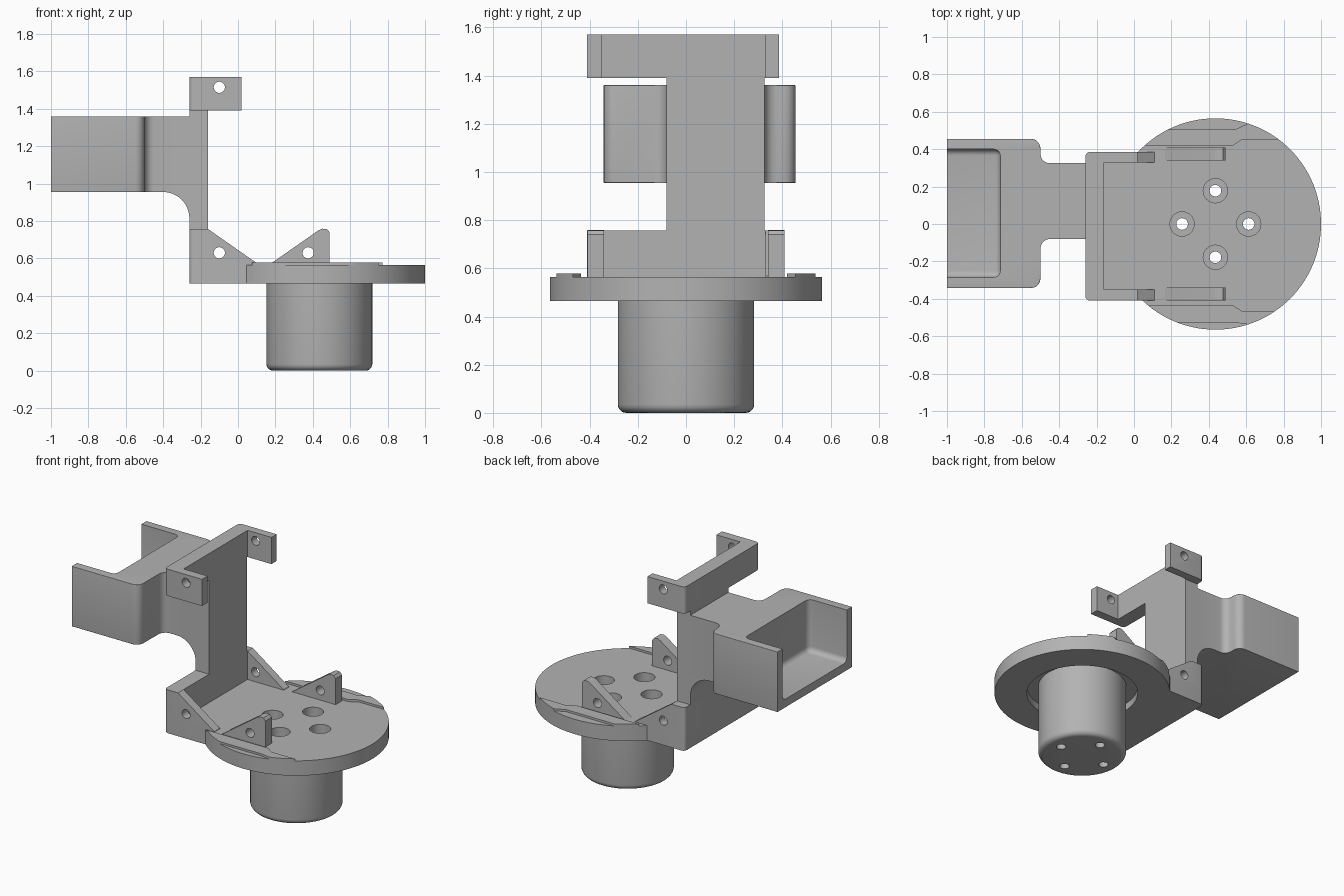
import bpy, bmesh, math
from mathutils import Matrix, Vector

cube = bpy.data.objects.get("Cube")
if cube:
    bpy.data.objects.remove(cube, do_unlink=True)

grey = bpy.data.materials.new("plain_grey")
grey.use_nodes = True
grey.diffuse_color = (0.45, 0.45, 0.45, 1)
grey.node_tree.nodes["Principled BSDF"].inputs["Base Color"].default_value = grey.diffuse_color

DISC_X, DISC_R = 0.435, 0.565
PLATE_LO, PLATE_HI = 0.465, 0.565
BACK, WALL = -0.26, -0.16          # back and front of the upright wall
Y_LO, Y_HI = -0.41, 0.385          # bracket sides
POST_LO, POST_HI = -0.08, 0.325    # post sides


def finish(name, bm):
    bmesh.ops.recalc_face_normals(bm, faces=bm.faces)
    mesh = bpy.data.meshes.new(name)
    bm.to_mesh(mesh)
    bm.free()
    mesh.materials.append(grey)
    obj = bpy.data.objects.new(name, mesh)
    bpy.context.collection.objects.link(obj)
    return obj


def round_edges(bm, rule, radius, segments=5):
    """Round every edge whose end points satisfy the rule."""
    edges = [e for e in bm.edges if rule(e.verts[0].co, e.verts[1].co)]
    bmesh.ops.bevel(bm, geom=edges, offset=radius, segments=segments, profile=0.5,
                    affect='EDGES', clamp_overlap=True)


def prism(name, pts, axis, lo, hi, rounds=()):
    """Extrude an outline along z (points are x, y) or along y (points are x, z)."""
    bm = bmesh.new()
    place = (lambda p: (p[0], p[1], lo)) if axis == 'z' else (lambda p: (p[0], lo, p[1]))
    face = bm.faces.new([bm.verts.new(place(p)) for p in pts])
    ext = bmesh.ops.extrude_face_region(bm, geom=[face])
    shift = Vector((0, 0, hi - lo)) if axis == 'z' else Vector((0, hi - lo, 0))
    bmesh.ops.translate(bm, verts=[v for v in ext["geom"] if isinstance(v, bmesh.types.BMVert)],
                        vec=shift)
    bmesh.ops.recalc_face_normals(bm, faces=bm.faces)
    for rule, radius in rounds:
        round_edges(bm, rule, radius)
    return finish(name, bm)


def box(name, x0, x1, y0, y1, z0, z1, rounds=()):
    return prism(name, [(x0, y0), (x1, y0), (x1, y1), (x0, y1)], 'z', z0, z1, rounds)


def cylinder(name, x, y, lo, hi, radius, along_y=False, z=0, segments=32, rounds=()):
    bm = bmesh.new()
    bmesh.ops.create_cone(bm, cap_ends=True, segments=segments, radius1=radius,
                          radius2=radius, depth=hi - lo)
    if along_y:
        move = Matrix.Translation((x, (lo + hi) / 2, z)) @ Matrix.Rotation(math.pi / 2, 4, 'X')
    else:
        move = Matrix.Translation((x, y, (lo + hi) / 2))
    bmesh.ops.transform(bm, matrix=move, verts=bm.verts)
    for rule, r in rounds:
        round_edges(bm, rule, r)
    return finish(name, bm)


def cut(obj, *cutters):
    """Subtract the cutters from an object and remove them."""
    bpy.context.view_layer.objects.active = obj
    for cutter in cutters:
        mod = obj.modifiers.new("cut", 'BOOLEAN')
        mod.operation, mod.solver, mod.object = 'DIFFERENCE', 'EXACT', cutter
        bpy.ops.object.modifier_apply(modifier=mod.name)
        bpy.data.objects.remove(cutter, do_unlink=True)


def arc(cx, cy, r, a0, a1, n):
    return [(cx + r * math.cos(a0 + (a1 - a0) * i / n),
             cy + r * math.sin(a0 + (a1 - a0) * i / n)) for i in range(n + 1)]


def near(a, b, axis, value):
    return abs(a[axis] - value) < 0.002 and abs(b[axis] - value) < 0.002


def vertical(a, b):
    return abs(a.z - b.z) > 0.05


def pin(x, z):
    return cylinder("pin_cutter", x, 0, -0.7, 0.7, 0.03, along_y=True, z=z)


def bores():
    """Stepped screw holes: wide from the top, narrow to the bottom."""
    out = []
    for k in range(4):
        x = DISC_X + 0.178 * math.cos(k * math.pi / 2)
        y = 0.178 * math.sin(k * math.pi / 2)
        out.append(cylinder("bore_cutter", x, y, 0.1, 0.7, 0.065))
        out.append(cylinder("screw_cutter", x, y, -0.1, 0.3, 0.031))
    return out


def back_corner(a, b):
    return vertical(a, b) and near(a, b, 0, BACK)


# base plate: round disc running into the square bracket floor
a_lo, a_hi = math.asin(Y_LO / DISC_R), math.asin(Y_HI / DISC_R)
outline = [(BACK, Y_HI), (BACK, Y_LO)] + arc(DISC_X, 0, DISC_R, -math.pi - a_lo,
                                             math.pi - a_hi, 80)
plate = prism("base_plate", outline, 'z', PLATE_LO, PLATE_HI,
              [(back_corner, 0.025),
               (lambda a, b: near(a, b, 2, PLATE_LO) and near(a, b, 0, BACK), 0.02)])
cut(plate, cylinder("recess_cutter", DISC_X, 0, 0.4, 0.515, 0.357, segments=64), *bores())

# round housing below the plate
housing = cylinder("housing", DISC_X, 0, 0, 0.515, 0.283, segments=64,
                   rounds=[(lambda a, b: near(a, b, 2, 0), 0.035)])
cut(housing, *bores())


def u_bracket(name, front, z0, z1):
    """Back wall with a cheek at each side."""
    pts = [(BACK, Y_LO), (front, Y_LO), (front, -0.35), (WALL, -0.35),
           (WALL, 0.33), (front, 0.33), (front, Y_HI), (BACK, Y_HI)]
    return prism(name, pts, 'z', z0, z1, [(back_corner, 0.025)])


# lower bracket with sloping cheeks, upper bracket with ears
lower = u_bracket("lower_bracket", 0.11, PLATE_HI, 0.757)
cut(lower, prism("slope_cutter", [(WALL, 0.757), (0.11, 0.568), (0.2, 0.568), (0.2, 0.9),
                                  (WALL, 0.9)], 'y', -0.6, 0.6), pin(-0.1, 0.63))
upper = u_bracket("upper_bracket", 0.018, 1.39, 1.57)
cut(upper, pin(-0.1, 1.515))

# upright post
box("post", BACK, WALL, POST_LO, POST_HI, 0.757, 1.39)

# holder with its arm
H_LO, H_HI, H_IN = 0.955, 1.36, -0.5
pts = [(-1, -0.342), (H_IN, -0.342), (H_IN, POST_LO), (BACK, POST_LO),
       (BACK, POST_HI), (H_IN, POST_HI), (H_IN, 0.455), (-1, 0.455)]
holder = prism("holder", pts, 'z', H_LO, H_HI, [
    (lambda a, b: vertical(a, b) and near(a, b, 0, H_IN), 0.05),
    (lambda a, b: not vertical(a, b) and max(a.x, b.x) < H_IN + 0.002
     and not near(a, b, 0, -1), 0.022)])
cut(holder, box("pocket_cutter", -1.2, -0.715, -0.285, 0.4, 1.01, 1.6, [
    (lambda a, b: (near(a, b, 2, 1.01) or vertical(a, b) and near(a, b, 0, -0.715)), 0.035)]))

# curved web under the arm
web = [(BACK, H_LO)] + arc(-0.4, 0.815, 0.14, math.pi / 2, 0, 12)
prism("arm_web", web, 'y', POST_LO, POST_HI)

# disc lugs and raised rim strips on each side
for side, word, inner, outer in ((1, "left", 0.42, 0.505), (-1, "right", 0.435, 0.527)):
    y0, y1 = sorted((side * 0.34, side * 0.408))
    lug = prism(word + "_lug", [(0.165, PLATE_HI), (0.43, 0.75), (0.45, 0.759), (0.475, 0.757),
                                (0.49, 0.74), (0.49, PLATE_HI)], 'y', y0, y1)
    cut(lug, pin(0.375, 0.63))

    def rim(y):
        return math.asin(y / DISC_R)

    strip = [(0.53, inner), (0.58, inner + 0.033)]
    strip += arc(DISC_X, 0, DISC_R, rim(inner + 0.033), math.acos(0.175 / DISC_R), 8)
    strip += [(0.54, outer)]
    strip += arc(DISC_X, 0, DISC_R, math.pi - rim(outer), math.pi - rim(inner), 8)
    prism(word + "_rim_strip", [(x, side * y) for x, y in strip], 'z', PLATE_HI, 0.579)

# smooth the round parts, keep edges crisp
for obj in bpy.context.collection.objects:
    if obj.type == 'MESH' and grey.name in obj.data.materials:
        obj.data.shade_smooth()
        obj.data.set_sharp_from_angle(angle=math.radians(32))
